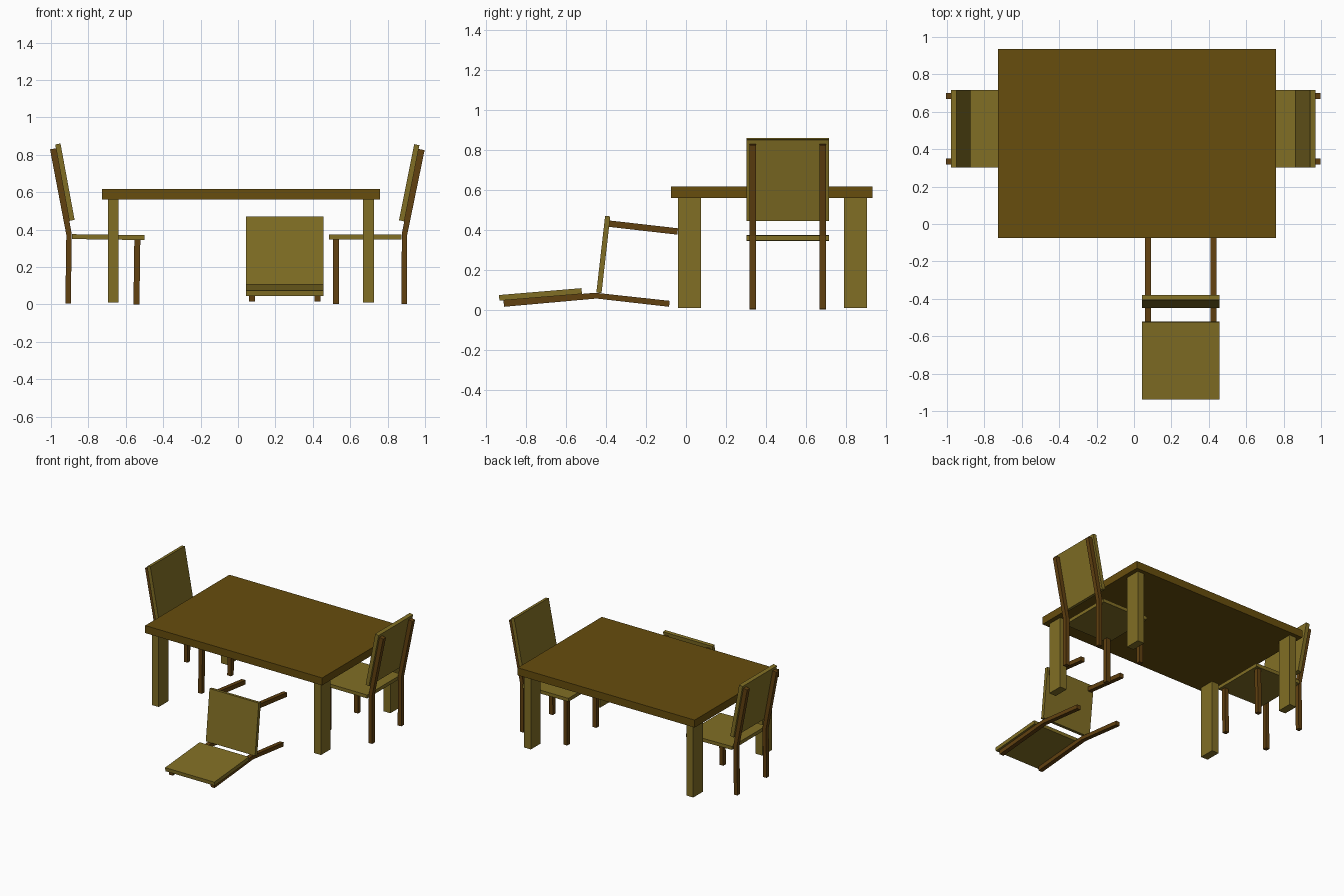
import bpy, bmesh
from math import sin, cos, radians
from mathutils import Vector

if "Cube" in bpy.data.objects:
    bpy.data.objects.remove(bpy.data.objects["Cube"])


def material(name, rgb):
    m = bpy.data.materials.new(name)
    m.diffuse_color = (*rgb, 1)
    m.use_nodes = True
    m.node_tree.nodes["Principled BSDF"].inputs["Base Color"].default_value = m.diffuse_color
    return m


TOP_WOOD = material("dark_olive_wood", (0.135, 0.075, 0.004))
PALE_WOOD = material("pale_wood", (0.22, 0.157, 0.018))
BROWN_WOOD = material("brown_wood", (0.12, 0.052, 0.005))


def prism(name, profile, s0, s1, place, mat):
    """Extrude a (forward, up) profile sideways from s0 to s1."""
    bm = bmesh.new()
    face = bm.faces.new([bm.verts.new(place(u, s0, w)) for u, w in profile])
    new = bmesh.ops.extrude_face_region(bm, geom=[face])["geom"]
    shift = place(0, s1, 0) - place(0, s0, 0)
    bmesh.ops.translate(bm, vec=shift, verts=[g for g in new if isinstance(g, bmesh.types.BMVert)])
    bmesh.ops.recalc_face_normals(bm, faces=bm.faces)
    mesh = bpy.data.meshes.new(name)
    bm.to_mesh(mesh)
    bm.free()
    mesh.materials.append(mat)
    ob = bpy.data.objects.new(name, mesh)
    bpy.context.collection.objects.link(ob)
    return ob


def rect(u0, u1, w0, w1):
    return [(u0, w0), (u1, w0), (u1, w1), (u0, w1)]


# Table: plain top and four rectangular legs
def world(u, s, w):
    return Vector((u, s, w))


prism("table_top", rect(-0.728, 0.76, 0.56, 0.617), -0.075, 0.936, world, TOP_WOOD)
for x in (-0.667, 0.698):
    for y in (0.017, 0.849):
        prism("table_leg", rect(x - 0.029, x + 0.029, 0.009, 0.56), y - 0.058, y + 0.058, world, PALE_WOOD)

# Chair side profiles, measured from the foot of the rear leg
REAR_POST = [(0, 0), (0.03, 0), (0.028, 0.375), (-0.0615, 0.828), (-0.0936, 0.822), (0, 0.366)]
BACK_PANEL = [(0.043, 0.447), (0.015, 0.441), (-0.066, 0.848), (-0.038, 0.854)]


def chair(prefix, origin, forward, side, up):
    origin, forward, side, up = map(Vector, (origin, forward, side, up))

    def place(u, s, w):
        return origin + forward * u + side * s + up * w

    prism(prefix + "_seat", rect(0.03, 0.417, 0.344, 0.37), -0.207, 0.207, place, PALE_WOOD)
    prism(prefix + "_back_panel", BACK_PANEL, -0.207, 0.207, place, PALE_WOOD)
    for s in (-0.175, 0.175):
        prism(prefix + "_rear_post", REAR_POST, s - 0.016, s + 0.016, place, BROWN_WOOD)
        prism(prefix + "_front_leg", rect(0.364, 0.396, 0, 0.344), s - 0.016, s + 0.016, place, BROWN_WOOD)


# Right chair upright, left chair tipped slightly forward, front chair fallen on its back
chair("right_chair", (0.904, 0.51, 0.003), (-1, 0, 0), (0, 1, 0), (0, 0, 1))
t = radians(0.8)
chair("left_chair", (-0.923, 0.51, 0.006), (cos(t), 0, -sin(t)), (0, 1, 0), (sin(t), 0, cos(t)))
f = radians(6.5)
chair("fallen_chair", (0.251, -0.085, 0.015), (0, sin(f), cos(f)), (1, 0, 0), (0, -cos(f), sin(f)))
